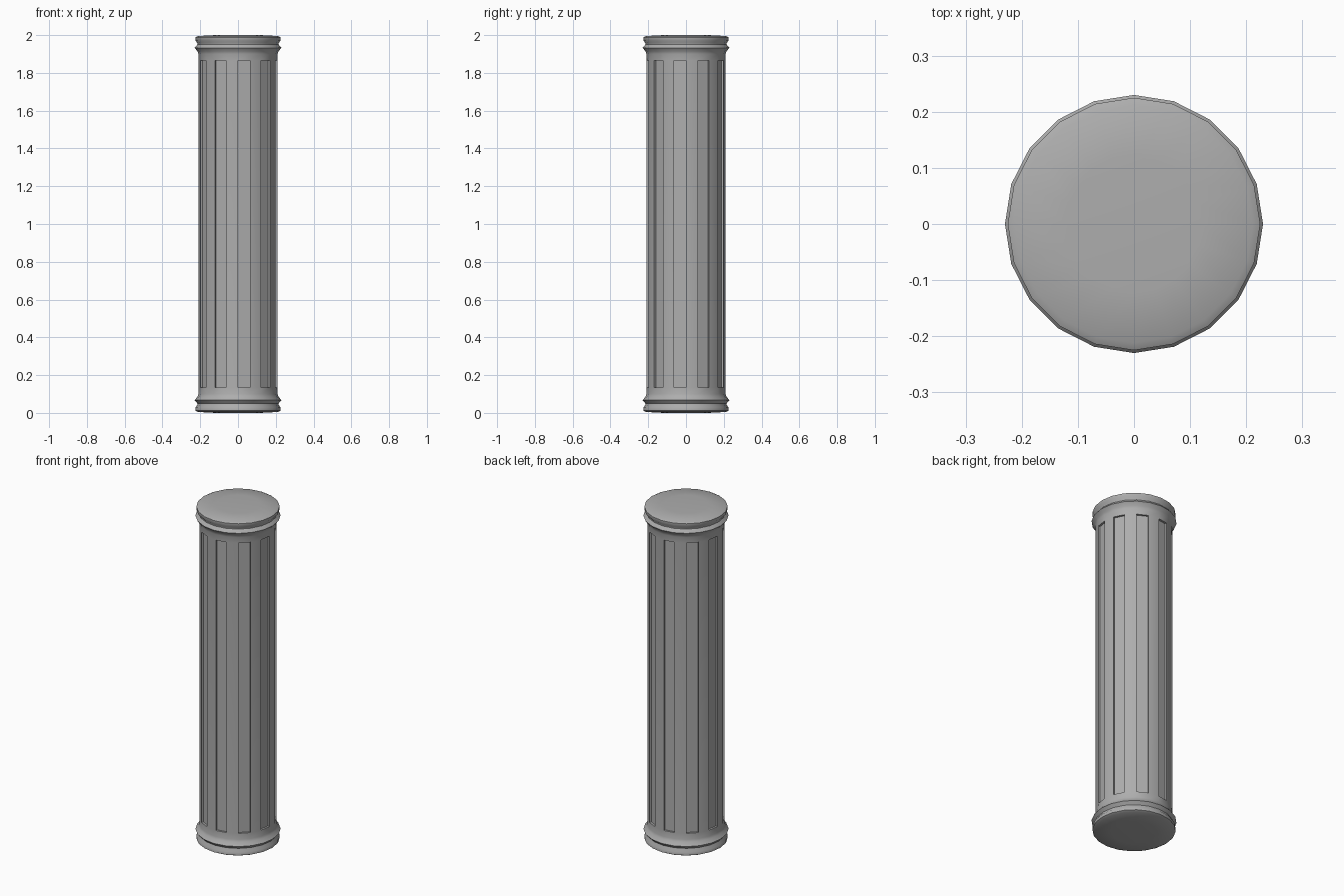
import bpy, bmesh, math

cube = bpy.data.objects.get("Cube")
if cube:
    bpy.data.objects.remove(cube, do_unlink=True)

SIDES = 20
HEIGHT = 2.0
FLUTE_DEPTH = 0.012

# Single stone colour
stone = bpy.data.materials.new("grey stone")
stone.use_nodes = True
colour = (0.42, 0.42, 0.42, 1)
stone.diffuse_color = colour
stone.node_tree.nodes["Principled BSDF"].inputs["Base Color"].default_value = colour

# Half profile (radius, height): slightly domed end, two rings, neck, shaft start
base = [(0.12, 0), (0.212, 0.005), (0.225, 0.012), (0.225, 0.03), (0.214, 0.043),
        (0.214, 0.049), (0.23, 0.067), (0.214, 0.086), (0.21, 0.1), (0.208, 0.135)]
profile = base + [(r, HEIGHT - z) for r, z in reversed(base)]

# Revolve the profile around the vertical axis
bm = bmesh.new()
rings = []
for r, z in profile:
    rings.append([bm.verts.new((r * math.cos(math.tau * i / SIDES),
                                r * math.sin(math.tau * i / SIDES), z))
                  for i in range(SIDES)])
flutes = []
for row, (low, high) in enumerate(zip(rings, rings[1:])):
    for i in range(SIDES):
        j = (i + 1) % SIDES
        face = bm.faces.new((low[i], low[j], high[j], high[i]))
        if row == len(base) - 1 and i % 2:
            flutes.append(face)
bm.faces.new(rings[0][::-1])
bm.faces.new(rings[-1])
bm.normal_update()

# Sink every other shaft face to form the flutes
bmesh.ops.inset_individual(bm, faces=flutes, thickness=0, depth=-FLUTE_DEPTH)

mesh = bpy.data.meshes.new("fluted_column")
bm.to_mesh(mesh)
bm.free()
mesh.materials.append(stone)
column = bpy.data.objects.new("fluted_column", mesh)
bpy.context.collection.objects.link(column)

# Smooth rings with crisp flute edges
bpy.ops.object.select_all(action='DESELECT')
column.select_set(True)
bpy.context.view_layer.objects.active = column
bpy.ops.object.shade_smooth_by_angle(angle=math.radians(40))
